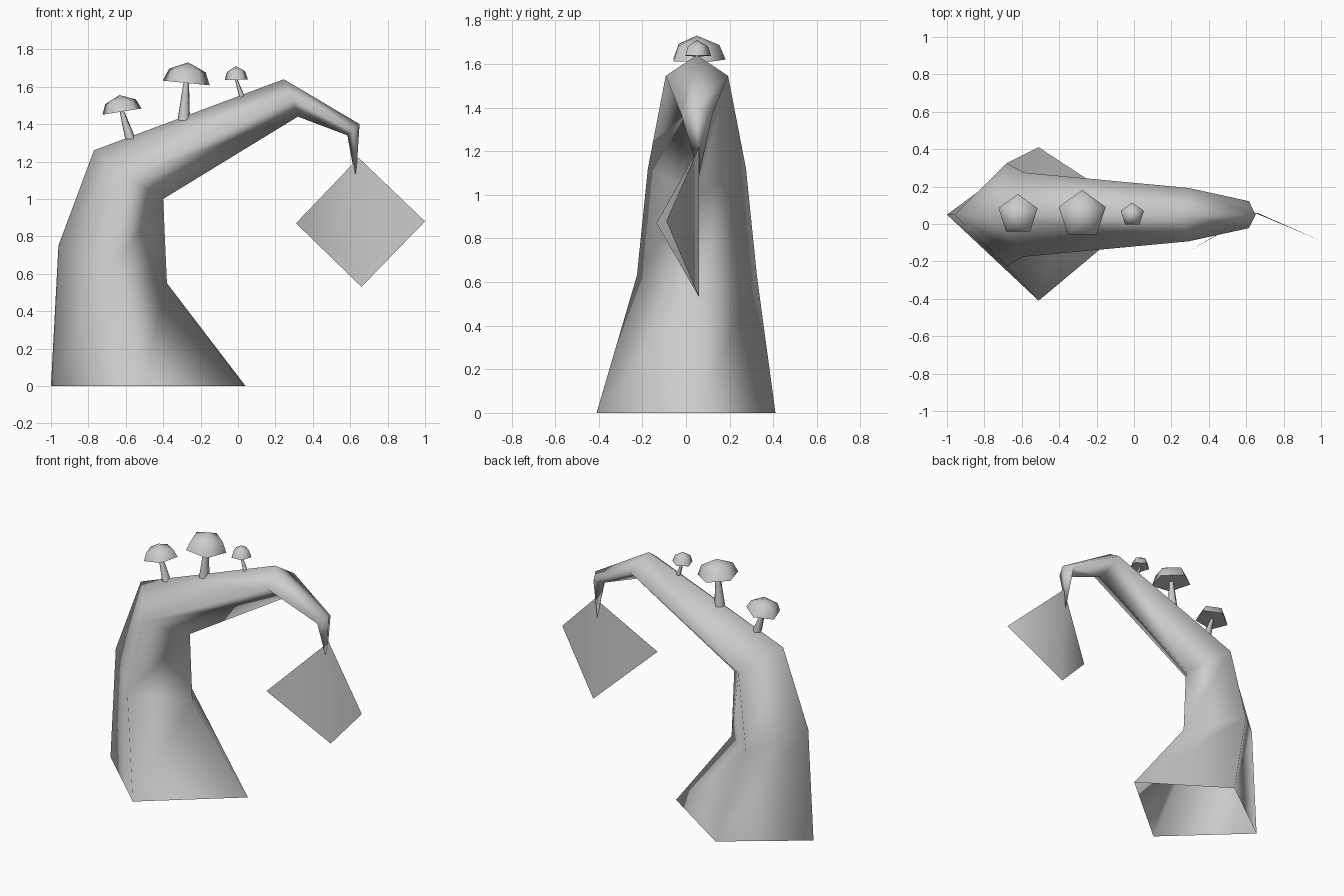
import bpy, bmesh, math
from mathutils import Vector

cube = bpy.data.objects.get("Cube")
if cube:
    bpy.data.objects.remove(cube)

MID = 0.05  # y of the symmetry plane of the trunk

grey = bpy.data.materials.new("plain grey")
grey.use_nodes = True
grey.diffuse_color = (0.6, 0.6, 0.6, 1)
grey.node_tree.nodes["Principled BSDF"].inputs["Base Color"].default_value = grey.diffuse_color


def finish(name, bm, angle=180, closed=True):
    if closed:
        bmesh.ops.recalc_face_normals(bm, faces=bm.faces)
    mesh = bpy.data.meshes.new(name)
    bm.to_mesh(mesh)
    bm.free()
    mesh.materials.append(grey)
    obj = bpy.data.objects.new(name, mesh)
    bpy.context.collection.objects.link(obj)
    bpy.ops.object.select_all(action="DESELECT")
    obj.select_set(True)
    bpy.context.view_layer.objects.active = obj
    if angle == 180:
        bpy.ops.object.shade_smooth()
    else:
        bpy.ops.object.shade_smooth_by_angle(angle=math.radians(angle))
    return obj


def bridge(bm, lower, upper):
    n = len(lower)
    for i in range(n):
        j = (i + 1) % n
        bm.faces.new((lower[i], lower[j], upper[j], upper[i]))


def fan(bm, ring, tip):
    for i in range(len(ring)):
        bm.faces.new((ring[i], ring[(i + 1) % len(ring)], tip))


# Curved four-sided trunk, open at the foot: outer, side and inner corner (x, z), half width
bm = bmesh.new()
previous = None
for outer, side, inner, half in [
    ((-1.0, 0), (-0.51, 0), (0.04, 0), 0.41),
    ((-0.96, 0.75), (-0.68, 0.63), (-0.38, 0.55), 0.275),
    ((-0.77, 1.26), (-0.59, 1.12), (-0.40, 1.0), 0.225),
    ((0.245, 1.64), (0.29, 1.545), (0.32, 1.44), 0.143),
    ((0.65, 1.40), (0.615, 1.37), (0.585, 1.34), 0.072),
]:
    mid = MID if side[1] else 0
    ring = [bm.verts.new(p) for p in (
        (outer[0], MID, outer[1]), (side[0], mid - half, side[1]),
        (inner[0], MID, inner[1]), (side[0], mid + half, side[1]))]
    if previous:
        bridge(bm, previous, ring)
    previous = ring
fan(bm, previous, bm.verts.new((0.63, MID + 0.01, 1.09)))
finish("trunk", bm)

# Hanging leaf, folded along its upright middle
bm = bmesh.new()
top, bottom, left, right = [bm.verts.new(p) for p in (
    (0.645, 0.06, 1.22), (0.66, 0.06, 0.53), (1.0, -0.09, 0.88), (0.31, -0.135, 0.87))]
bm.faces.new((top, bottom, left))
bm.faces.new((top, right, bottom))
finish("hanging_leaf", bm, closed=False)


# Five-sided mushrooms leaning with the branch
def pentagon(bm, centre, radius, slope=0.0):
    ring = []
    for i in range(5):
        a = math.radians(90 + 72 * i)
        dx = radius * math.cos(a)
        ring.append(bm.verts.new(centre + Vector((dx, radius * math.sin(a), dx * slope))))
    return ring


def mushroom(name, foot, foot_radius, cap, radius, height, slope):
    foot = Vector((foot[0], MID, foot[1]))
    cap = Vector((cap[0], MID, cap[1]))
    up = Vector((-slope, 0, 1))

    bm = bmesh.new()
    bridge(bm, pentagon(bm, foot, foot_radius), pentagon(bm, cap, foot_radius * 0.45))
    finish(name + "_stem", bm)

    bm = bmesh.new()
    rim = pentagon(bm, cap, radius, slope)
    shoulder = pentagon(bm, cap + up * height * 0.6, radius * 0.78, slope)
    bridge(bm, rim, shoulder)
    fan(bm, shoulder, bm.verts.new(cap + up * height))
    bm.faces.new(rim)
    finish(name + "_cap", bm, 80)


mushroom("low_mushroom", (-0.575, 1.32), 0.03, (-0.62, 1.467), 0.11, 0.088, 0.16)
mushroom("tall_mushroom", (-0.29, 1.42), 0.035, (-0.277, 1.62), 0.132, 0.11, -0.1)
mushroom("small_mushroom", (0.022, 1.545), 0.016, (-0.009, 1.637), 0.065, 0.073, 0.04)
